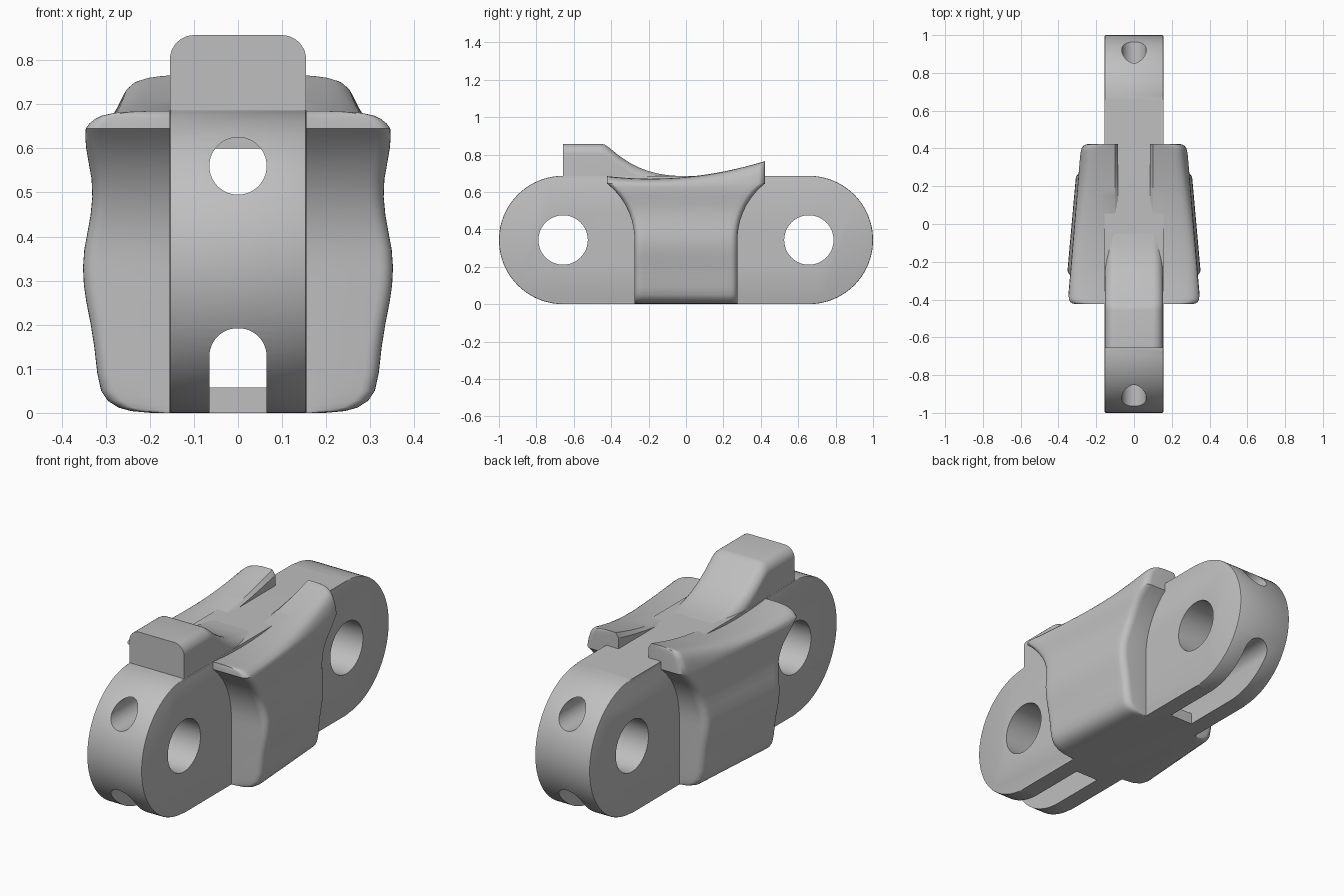
import bpy, bmesh, math

if "Cube" in bpy.data.objects:
    bpy.data.objects.remove(bpy.data.objects["Cube"], do_unlink=True)

steel = bpy.data.materials.new("plain_grey")
steel.use_nodes = True
grey = (0.52, 0.52, 0.52, 1)
steel.diffuse_color = grey
steel.node_tree.nodes["Principled BSDF"].inputs["Base Color"].default_value = grey

PIN_Y, MID_Z, R = 0.657, 0.343, 0.343


def finish(name, bm):
    bmesh.ops.recalc_face_normals(bm, faces=bm.faces)
    mesh = bpy.data.meshes.new(name)
    bm.to_mesh(mesh)
    bm.free()
    mesh.materials.append(steel)
    ob = bpy.data.objects.new(name, mesh)
    bpy.context.collection.objects.link(ob)
    return ob


def activate(ob):
    bpy.ops.object.select_all(action='DESELECT')
    ob.select_set(True)
    bpy.context.view_layer.objects.active = ob


def smooth(ob):
    activate(ob)
    bpy.ops.object.shade_smooth_by_angle(angle=math.radians(35))


def prism(outline, half_width):
    """Extrude a (y, z) outline across x."""
    bm = bmesh.new()
    face = bm.faces.new([bm.verts.new((-half_width, y, z)) for y, z in outline])
    new = bmesh.ops.extrude_face_region(bm, geom=[face])["geom"]
    for v in new:
        if isinstance(v, bmesh.types.BMVert):
            v.co.x = half_width
    return bm


def skin(bm, rings):
    """Join matching closed rings of points into a tube."""
    rows = [[bm.verts.new(p) for p in ring] for ring in rings]
    for a, b in zip(rows, rows[1:]):
        for i in range(len(a)):
            j = (i + 1) % len(a)
            bm.faces.new((a[i], a[j], b[j], b[i]))
    return rows


def cut(ob, cutter):
    cutter.hide_render = True
    mod = ob.modifiers.new("cut", 'BOOLEAN')
    mod.operation, mod.solver, mod.object = 'DIFFERENCE', 'EXACT', cutter
    activate(ob)
    bpy.ops.object.modifier_apply(modifier=mod.name)
    bpy.data.objects.remove(cutter, do_unlink=True)


def cylinder(radius, depth, location, rotation):
    bpy.ops.mesh.primitive_cylinder_add(vertices=64, radius=radius, depth=depth,
                                        location=location, rotation=rotation)
    ob = bpy.context.object
    ob.data.materials.append(steel)
    return ob


# Link body: rounded bar with softened rims
outline = []
for side in (1, -1):
    for i in range(49):
        a = math.pi * i / 48 - side * math.pi / 2
        outline.append((side * PIN_Y + R * math.cos(a), MID_Z + R * math.sin(a)))
bm = prism(outline, 0.155)
rims = [e for e in bm.edges if abs(e.verts[0].co.x - e.verts[1].co.x) < 1e-5]
bmesh.ops.bevel(bm, geom=rims, offset=0.005, segments=2, profile=0.5, affect='EDGES')
body = finish("link_body", bm)

# Pin holes, upper tunnel and lower arched channel
for side in (1, -1):
    cut(body, cylinder(0.132, 1, (0, side * PIN_Y, MID_Z), (0, math.pi / 2, 0)))
cut(body, cylinder(0.065, 3, (0, 0, 0.56), (math.pi / 2, 0, 0)))
channel = [(-1.2, -0.1), (-0.36, -0.1), (-0.36, 0.058), (0.36, 0.058),
           (0.36, -0.1), (1.2, -0.1), (1.2, 0.192), (-1.2, 0.192)]
bm = prism(channel, 0.065)
top = [e for e in bm.edges if min(v.co.z for v in e.verts) > 0.19
       and abs(e.verts[0].co.x - e.verts[1].co.x) < 1e-5]
bmesh.ops.bevel(bm, geom=top, offset=0.064, segments=12, profile=0.5, affect='EDGES')
cut(body, finish("channel_cutter", bm))
smooth(body)

# Raised stop: round-shouldered block sweeping down into the body
crest = [(-0.657, 0.857), (-0.455, 0.857), (-0.435, 0.853), (-0.415, 0.84), (-0.36, 0.795),
         (-0.3, 0.755), (-0.25, 0.73), (-0.2, 0.711), (-0.15, 0.698), (-0.1, 0.69),
         (-0.05, 0.686), (0.02, 0.68)]
rings = []
for y, z in crest:
    half, r = 0.1545, 0.055
    right = [(half - r + r * math.cos(t * math.pi / 16), y,
              z - r + r * math.sin(t * math.pi / 16)) for t in range(9)]
    left = [(-x, y, h) for x, y, h in reversed(right)]
    rings.append([(half, y, 0.6)] + right + left + [(-half, y, 0.6)])
bm = bmesh.new()
rows = skin(bm, rings)
bm.faces.new(rows[0])
bm.faces.new(rows[-1])
smooth(finish("raised_stop", bm))

# Side cheeks: bulging walls, tapered to the back, flared around the pin ends
contour = [(0, 0.2), (0.004, 0.245), (0.012, 0.275), (0.028, 0.3), (0.05, 0.315),
           (0.09, 0.324), (0.15, 0.331), (0.2, 0.339), (0.25, 0.349), (0.29, 0.355),
           (0.33, 0.357), (0.37, 0.354), (0.41, 0.346), (0.45, 0.338), (0.49, 0.333),
           (0.53, 0.333), (0.57, 0.338), (0.6, 0.341), (0.625, 0.341), (0.645, 0.338),
           (0.658, 0.33), (0.669, 0.318), (0.677, 0.303), (0.682, 0.282),
           (0.684, 0.258), (0.685, 0.23)]
LIP = 0.645
ROUND = 0.035


def reach(z):
    h = min(max(z - MID_Z, 0), LIP - MID_Z)
    return PIN_Y - math.sqrt(0.382 ** 2 - h * h)


def cheek(name, side):
    insets = [0, 0.002, 0.007, 0.015, 0.024, ROUND]
    rings = []
    for z, x in contour:
        end = reach(z)
        span = end - ROUND
        ys = [-end + d for d in insets]
        ys += [span * (i / 10 - 1) for i in range(1, 20)]
        ys += [end - d for d in reversed(insets)]
        inner = 0.15 if z < 0.6 else 0.085 + max(0, z - 0.677) * 2
        outer_pts, inner_pts = [], []
        for y in ys:
            # the top edge dips near the middle and climbs toward the back
            crown = 0.68 + 0.095 * y + 0.25 * y * y
            lift = max(0, z - LIP) / (0.685 - LIP) * (crown - 0.685)
            d = max(0, ROUND - (end - abs(y)))
            trim = ROUND - math.sqrt(max(0, ROUND ** 2 - d * d))
            out = 0.085 + (x - 0.085) * (1 - 0.33 * (y + 0.3)) - trim
            outer_pts.append((side * out, y, z + lift))
            inner_pts.append((side * inner, y, z + lift))
        rings.append(outer_pts + inner_pts[::-1])
    bm = bmesh.new()
    rows = skin(bm, rings)
    # close bottom and top with strips that follow the curve
    for row in (rows[0], rows[-1]):
        n = len(row)
        for i in range(n // 2 - 1):
            bm.faces.new((row[i], row[i + 1], row[n - 2 - i], row[n - 1 - i]))
    smooth(finish(name, bm))


cheek("left_cheek", 1)
cheek("right_cheek", -1)
